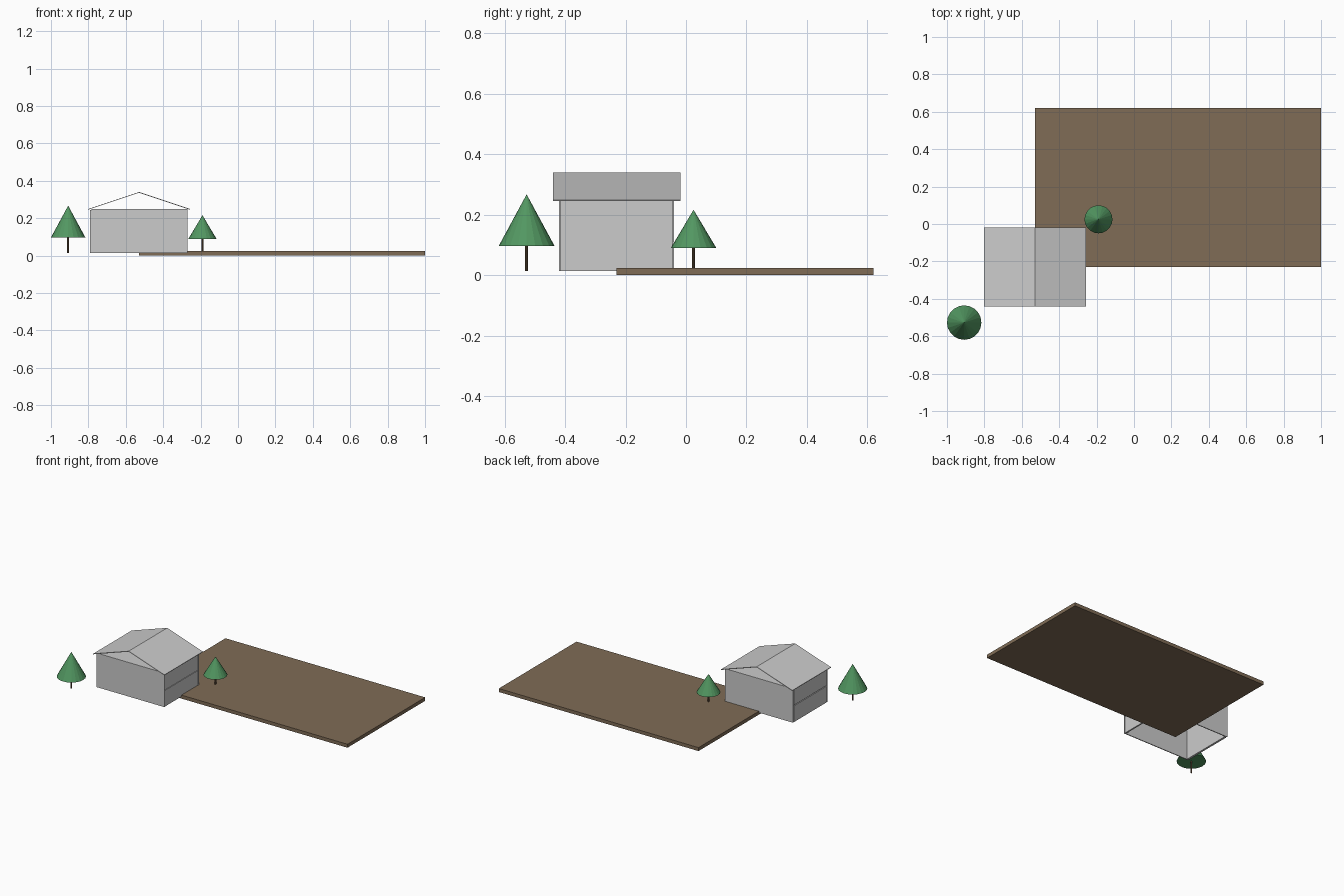
import bpy, bmesh, math

if "Cube" in bpy.data.objects:
    bpy.data.objects.remove(bpy.data.objects["Cube"])


def material(name, rgb):
    m = bpy.data.materials.new(name)
    m.diffuse_color = (*rgb, 1)
    m.use_nodes = True
    m.node_tree.nodes["Principled BSDF"].inputs["Base Color"].default_value = m.diffuse_color
    return m


GREY = material("light_grey", (0.60, 0.60, 0.60))
SOIL = material("earth_brown", (0.215, 0.15, 0.093))
LEAF = material("leaf_green", (0.085, 0.31, 0.12))
BARK = material("bark_brown", (0.13, 0.08, 0.045))


def finish(name, bm, mat):
    bmesh.ops.recalc_face_normals(bm, faces=bm.faces)
    me = bpy.data.meshes.new(name)
    bm.to_mesh(me)
    bm.free()
    me.materials.append(mat)
    ob = bpy.data.objects.new(name, me)
    bpy.context.collection.objects.link(ob)
    return ob


def box(name, x, y, z, mat):
    """Box from (min, max) pairs."""
    bm = bmesh.new()
    bmesh.ops.create_cube(bm, size=1)
    for v in bm.verts:
        v.co = [r[0] if c < 0 else r[1] for c, r in zip(v.co, (x, y, z))]
    return finish(name, bm, mat)


def cone(name, x, y, z0, z1, r0, r1, sides, mat):
    bm = bmesh.new()
    bmesh.ops.create_cone(bm, cap_ends=True, segments=sides,
                          radius1=r0, radius2=r1, depth=z1 - z0)
    bmesh.ops.translate(bm, verts=bm.verts, vec=(x, y, (z0 + z1) / 2))
    return finish(name, bm, mat)


# Ground slab
box("ground_slab", (-0.53, 1.0), (-0.23, 0.62), (0, 0.024), SOIL)

# House shell, open underneath, with a flat ceiling
X0, X1, Y0, Y1, Z0, Z1 = -0.783, -0.27, -0.42, -0.04, 0.014, 0.25
T = 0.006
box("front_wall", (X0, X1), (Y0, Y0 + T), (Z0, Z1), GREY)
box("back_wall", (X0, X1), (Y1 - T, Y1), (Z0, Z1), GREY)
box("ceiling", (X0, X1), (Y0 + T, Y1 - T), (Z1 - 0.005, Z1 - 0.001), GREY)

# Side walls, each with two long cladding panels
for side, wall_x, panel_x in (("left", (X0, X0 + T), (X0 - 0.008, X0)),
                              ("right", (X1 - 0.012, X1 - 0.006), (X1 - 0.006, X1 - 0.002))):
    box(side + "_wall", wall_x, (Y0 + T, Y1 - T), (Z0, Z1 - 0.005), GREY)
    for level, z in (("lower", (Z0, 0.126)), ("upper", (0.131, 0.243))):
        box(f"{side}_{level}_panel", panel_x, (Y0 + 0.01, Y1 - 0.01), z, GREY)
    # corner posts framing the panels
    for end, y in (("front", (Y0, Y0 + 0.006)), ("back", (Y1 - 0.006, Y1))):
        box(f"{side}_{end}_post", panel_x, y, (Z0, Z1 - 0.005), GREY)

# Thin gable roof with open ends
bm = bmesh.new()
profile = [(-0.802, 0.249), (-0.529, 0.340), (-0.256, 0.249),
           (-0.256, 0.245), (-0.529, 0.336), (-0.802, 0.245)]
ends = [[bm.verts.new((x, y, z)) for x, z in profile] for y in (-0.44, -0.018)]
for i in range(6):
    j = (i + 1) % 6
    bm.faces.new((ends[0][i], ends[0][j], ends[1][j], ends[1][i]))
for e in ends:
    bm.faces.new((e[0], e[1], e[4], e[5]))
    bm.faces.new((e[1], e[2], e[3], e[4]))
finish("gable_roof", bm, GREY)

# Trees
for tag, x, y, base, skirt, top, r in (("front", -0.908, -0.527, 0.014, 0.097, 0.267, 0.092),
                                       ("back", -0.19, 0.025, 0.024, 0.09, 0.216, 0.075)):
    cone(tag + "_tree_trunk", x, y, base, skirt + 0.01, 0.005, 0.005, 8, BARK)
    cone(tag + "_tree_crown", x, y, skirt, top, r, 0, 20, LEAF)
